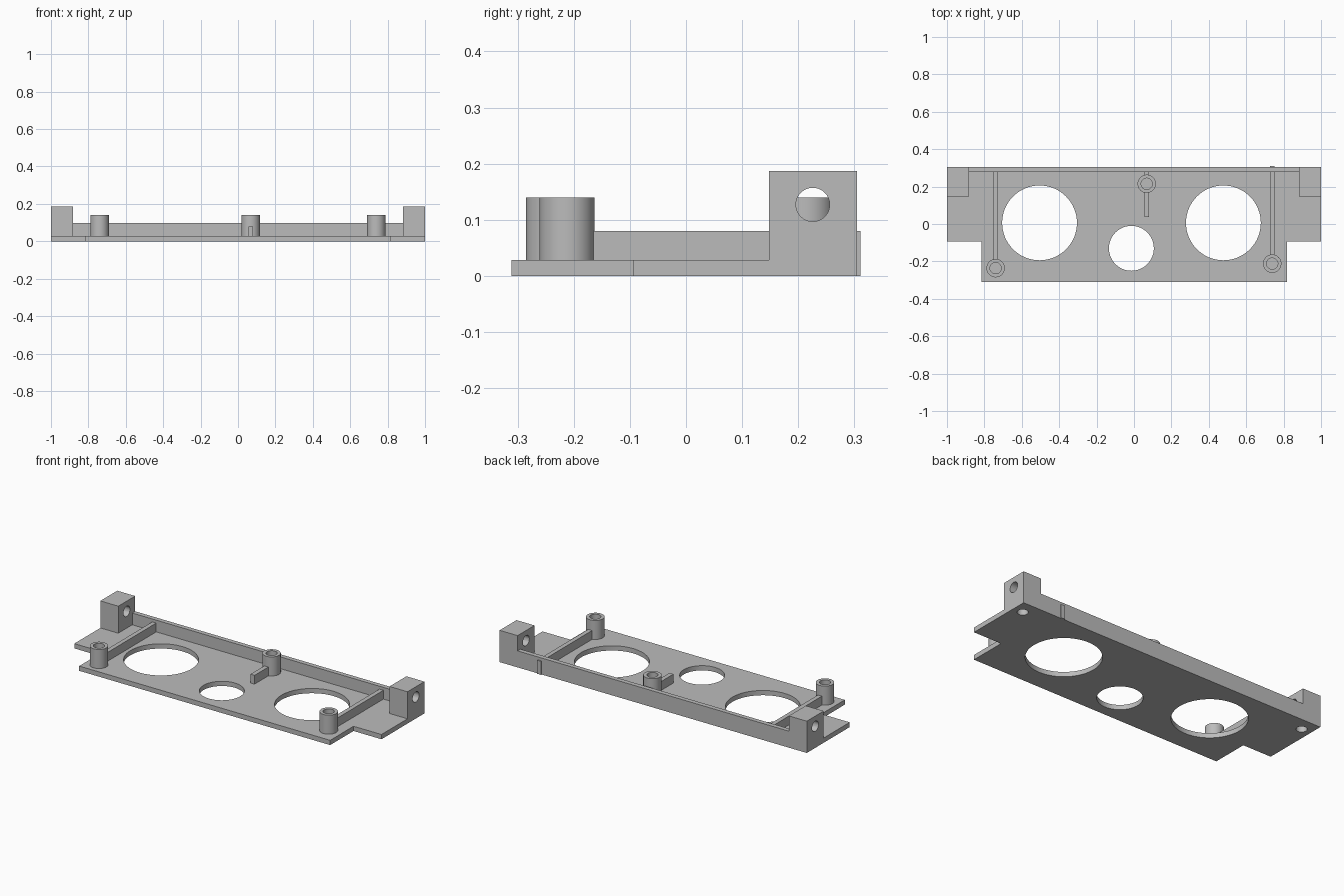
import bpy, bmesh, math
from mathutils import Matrix, Vector

if "Cube" in bpy.data.objects:
    bpy.data.objects.remove(bpy.data.objects["Cube"])

grey = bpy.data.materials.new("plain grey")
grey.use_nodes = True
grey.diffuse_color = (0.5, 0.5, 0.5, 1)
grey.node_tree.nodes["Principled BSDF"].inputs["Base Color"].default_value = (0.5, 0.5, 0.5, 1)

BASE = 0.028      # plate thickness
BACK = 0.305      # rear face
WALL = 0.278      # inner face of the rear wall
BLOCK = 0.148     # front face of the end blocks
INNER = 0.883     # inner side of the end blocks


def finish(bm, name):
    bmesh.ops.recalc_face_normals(bm, faces=bm.faces)
    mesh = bpy.data.meshes.new(name)
    bm.to_mesh(mesh)
    bm.free()
    mesh.materials.append(grey)
    obj = bpy.data.objects.new(name, mesh)
    bpy.context.collection.objects.link(obj)
    return obj


def prism(name, outline, low, high):
    bm = bmesh.new()
    face = bm.faces.new([bm.verts.new((x, y, low)) for x, y in outline])
    new = bmesh.ops.extrude_face_region(bm, geom=[face])["geom"]
    verts = [v for v in new if isinstance(v, bmesh.types.BMVert)]
    bmesh.ops.translate(bm, verts=verts, vec=(0, 0, high - low))
    return finish(bm, name)


def box(name, x0, x1, y0, y1, low, high):
    return prism(name, [(x0, y0), (x1, y0), (x1, y1), (x0, y1)], low, high)


def cylinder(name, centre, radius, depth, axis="Z", sides=64):
    bm = bmesh.new()
    turn = Matrix.Rotation(math.pi / 2, 4, "Y") if axis == "X" else Matrix()
    bmesh.ops.create_cone(bm, cap_ends=True, segments=sides, radius1=radius,
                          radius2=radius, depth=depth,
                          matrix=Matrix.Translation(Vector(centre)) @ turn)
    return finish(bm, name)


def cut(obj, cutters):
    # Subtract every cutter, bake the result, then discard the cutters
    for cutter in cutters:
        cutter.hide_render = True
        mod = obj.modifiers.new("cut", "BOOLEAN")
        mod.operation, mod.solver, mod.object = "DIFFERENCE", "EXACT", cutter
    graph = bpy.context.evaluated_depsgraph_get()
    baked = bpy.data.meshes.new_from_object(obj.evaluated_get(graph))
    obj.modifiers.clear()
    obj.data = baked
    for cutter in cutters:
        bpy.data.objects.remove(cutter)
    smooth(obj)


def smooth(obj):
    bpy.ops.object.select_all(action="DESELECT")
    obj.select_set(True)
    bpy.context.view_layer.objects.active = obj
    bpy.ops.object.shade_smooth_by_angle(angle=math.radians(30))


# Base plate, notched around the end blocks, with three round openings
plate = prism("base_plate", [
    (-0.816, -0.311), (0.818, -0.311), (0.818, -0.094), (1, -0.094),
    (1, BLOCK), (INNER, BLOCK), (INNER, WALL), (-INNER, WALL),
    (-INNER, BLOCK), (-1, BLOCK), (-1, -0.094), (-0.816, -0.094)], 0, BASE)
openings = [(-0.505, 0.006, 0.2), (0.478, 0.006, 0.2), (-0.014, -0.13, 0.12)]
cut(plate, [cylinder("opening_cutter", (x, y, 0), r, 0.2) for x, y, r in openings])

# Rear wall
box("rear_wall", -INNER, INNER, WALL, BACK, 0, 0.097)

# End blocks with a cross hole and a screw hole from below
for side, name in ((1, "left"), (-1, "right")):
    x0, x1 = sorted((side * INNER, side))
    block = box(name + "_end_block", x0, x1, BLOCK, BACK, 0, 0.187)
    cut(block, [cylinder("cross_cutter", (side * 0.94, 0.226, 0.127), 0.03, 0.4, "X"),
                cylinder("screw_cutter", (side * 0.94, 0.226, 0.05), 0.029, 0.15)])

# Hollow bosses, each tied to the rear wall by a rib
for name, x, y in (("right", -0.74, -0.236), ("left", 0.739, -0.212),
                   ("middle", 0.068, 0.215)):
    boss = cylinder(name + "_boss", (x, y, 0.08), 0.049, 0.12)
    cut(boss, [cylinder("bore_cutter", (x, y, 0.08), 0.03, 0.3)])
    box(name + "_rib", x - 0.013, x + 0.013, y + 0.04, WALL, BASE, 0.08)

# Short rib in front of the middle boss, and the rib end showing behind the wall
box("middle_front_rib", 0.055, 0.081, 0.038, 0.175, BASE, 0.08)
box("left_rib_end", 0.726, 0.752, BACK, 0.311, 0, 0.08)
